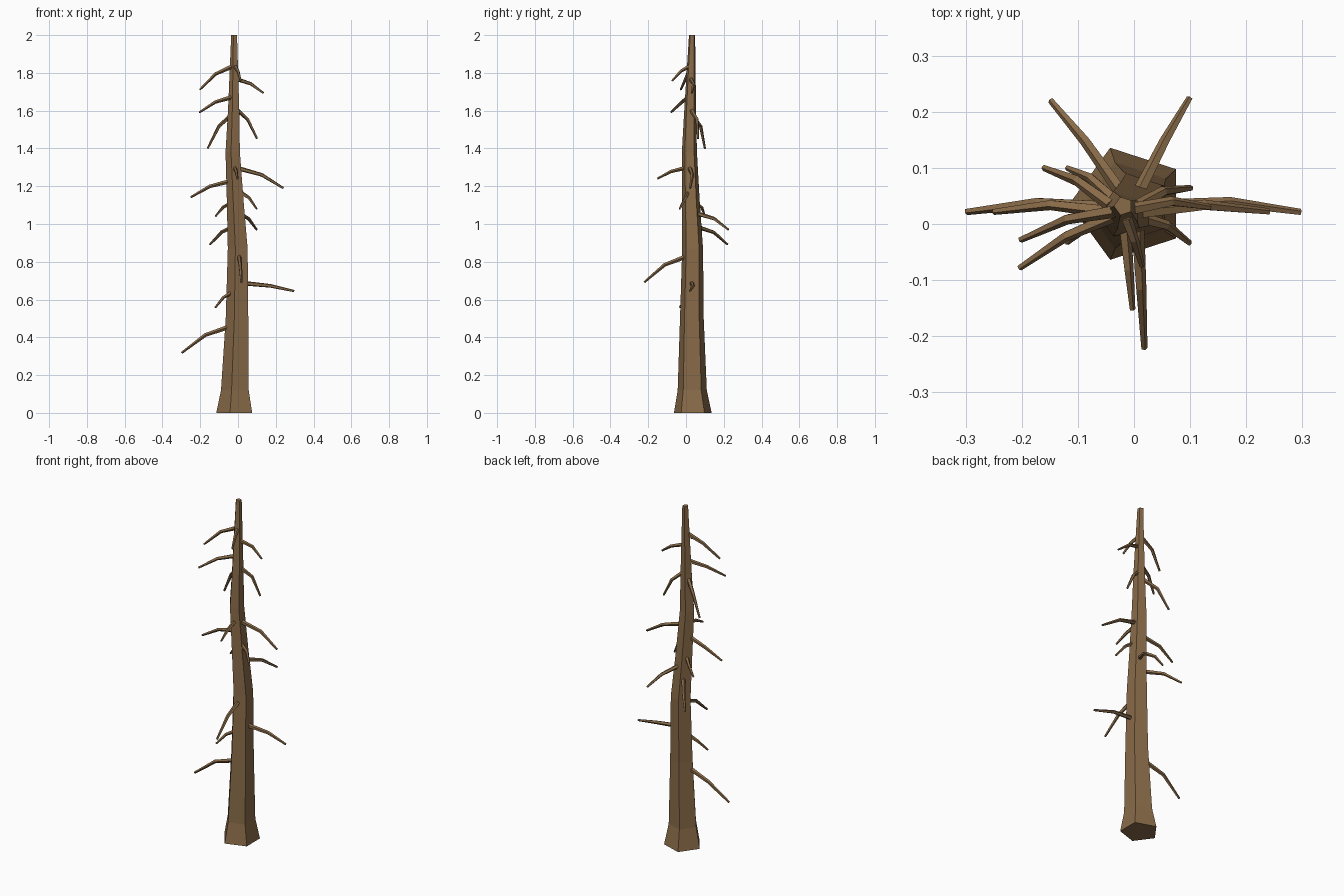
import bpy, bmesh, math
from mathutils import Vector

if "Cube" in bpy.data.objects:
    bpy.data.objects.remove(bpy.data.objects["Cube"])

bark = bpy.data.materials.new("bark_brown")
bark.diffuse_color = (0.25, 0.147, 0.066, 1)
bark.use_nodes = True
bark.node_tree.nodes["Principled BSDF"].inputs["Base Color"].default_value = bark.diffuse_color
SIDES = 5


def skin(name, rings):
    """Join rings of points into a capped flat-sided tube."""
    bm = bmesh.new()
    rows = [[bm.verts.new(p) for p in r] for r in rings]
    for a, b in zip(rows, rows[1:]):
        for i in range(SIDES):
            j = (i + 1) % SIDES
            bm.faces.new((a[i], a[j], b[j], b[i]))
    bm.faces.new(rows[0])
    bm.faces.new(rows[-1])
    bmesh.ops.recalc_face_normals(bm, faces=bm.faces)
    me = bpy.data.meshes.new(name)
    bm.to_mesh(me)
    bm.free()
    me.materials.append(bark)
    bpy.context.collection.objects.link(bpy.data.objects.new(name, me))


def ring(centre, side, up, r):
    """Regular pentagon of points around a centre."""
    angles = [math.pi + k * math.tau / SIDES for k in range(SIDES)]
    return [centre + (side * math.cos(a) + up * math.sin(a)) * r for a in angles]


# Five-sided crooked trunk: centre x, centre y, height, radius
trunk = [(-.01, .036, 0, .105), (-.009, .033, .12, .081), (.001, .031, .5, .066),
         (.004, .035, .87, .058), (-.01, .026, 1.12, .049), (-.024, .018, 1.38, .042),
         (-.02, .022, 1.6, .033), (-.019, .032, 2.0, .017)]
X, Y, Z = Vector((1, 0, 0)), Vector((0, 1, 0)), Vector((0, 0, 1))
skin("trunk", [ring(Vector(t[:3]), X, Y, t[3]) for t in trunk])


def trunk_at(z):
    """Trunk centre and radius at a height."""
    for a, b in zip(trunk, trunk[1:]):
        if z <= b[2]:
            s = Vector(a).lerp(Vector(b), (z - a[2]) / (b[2] - a[2]))
            return Vector((s.x, s.y, z)), s.w


def branch(name, root_z, tip):
    """Tapered dead branch that leaves the trunk gently, then droops to its tip."""
    tip = Vector(tip)
    centre, radius = trunk_at(root_z)
    out = tip - centre
    out.z = 0
    out.normalize()
    root = centre + out * radius * .7
    mid = root.lerp(tip, .5)
    mid.z = root_z + (tip.z - root_z) * .31
    mid.y += .012 * abs(out.x)
    size = .0095 + .012 * (tip - root).length
    rings = []
    for c, d, r in ((root, mid - root, 1), (mid, tip - root, .8), (tip, tip - mid, .48)):
        d = d.normalized()
        side = d.cross(Z).normalized()
        rings.append(ring(c, side, side.cross(d), r * size))
    skin(name, rings)


# Branches from bottom to top: height on the trunk, then tip position
branches = [
    (.455, (-.298, .022, .318)), (.635, (-.12, -.033, .558)), (.685, (.297, .021, .645)),
    (.825, (.018, -.221, .692)), (.985, (-.148, .22, .892)), (1.055, (.099, .224, .97)),
    (1.11, (-.119, .1, 1.04)), (1.165, (.099, -.034, 1.08)), (1.225, (-.25, .022, 1.142)),
    (1.295, (-.003, -.152, 1.24)), (1.292, (.24, .022, 1.19)), (1.57, (-.16, .1, 1.4)),
    (1.6, (.101, .064, 1.452)), (1.67, (-.204, -.078, 1.592)), (1.765, (.135, .03, 1.693)),
    (1.832, (-.202, -.028, 1.712)), (1.832, (.014, -.074, 1.758)),
]
for i, (root_z, tip) in enumerate(branches, 1):
    branch(f"branch_{i:02d}", root_z, tip)
